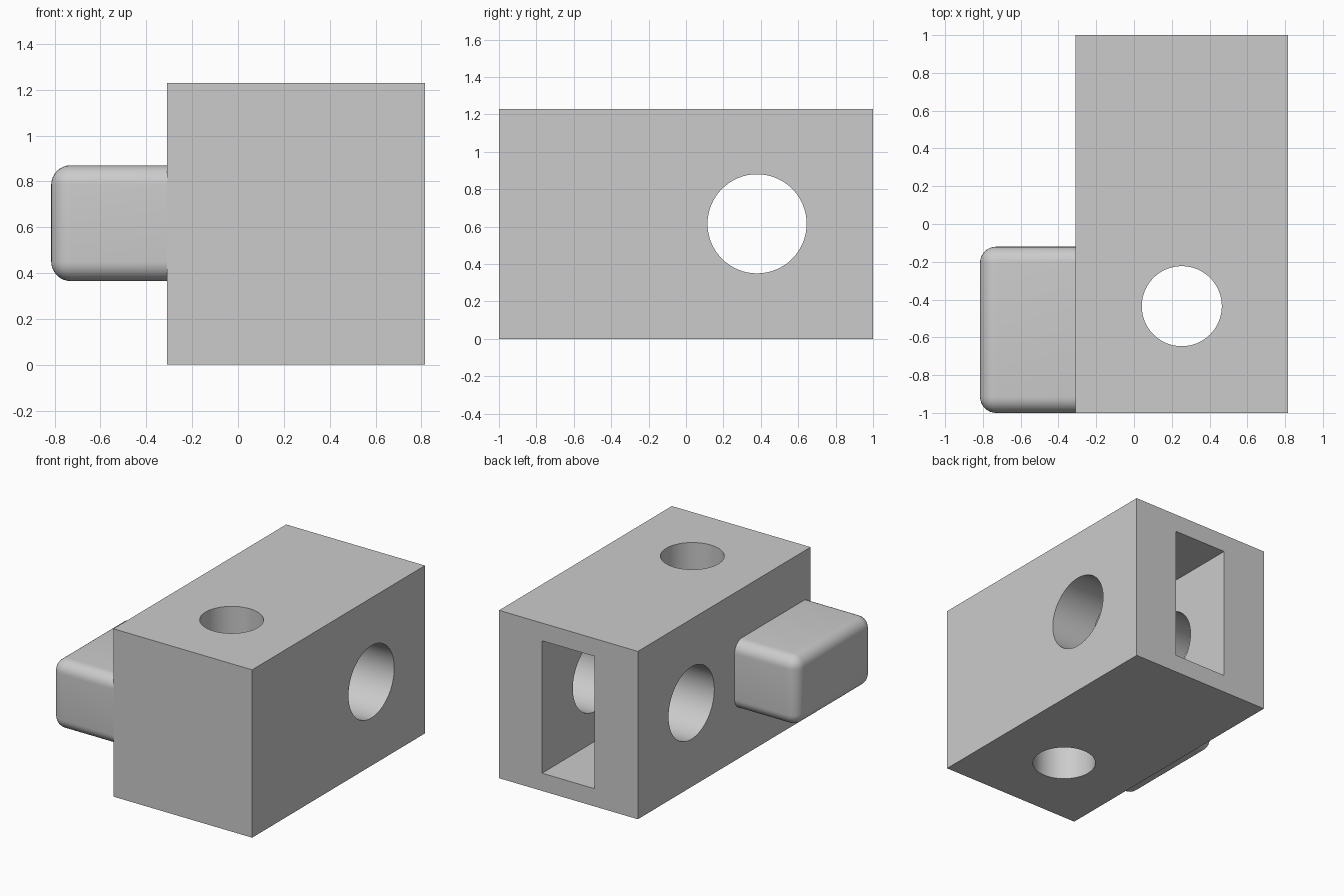
import bpy
import math
from mathutils import Vector

cube = bpy.data.objects.get("Cube")
if cube:
    bpy.data.objects.remove(cube, do_unlink=True)

grey = bpy.data.materials.new("plain grey")
grey.use_nodes = True
COLOR = (0.6, 0.6, 0.6, 1)
grey.diffuse_color = COLOR
grey.node_tree.nodes["Principled BSDF"].inputs["Base Color"].default_value = COLOR


def box(name, low, high):
    low, high = Vector(low), Vector(high)
    bpy.ops.mesh.primitive_cube_add(size=1, location=(low + high) / 2)
    ob = bpy.context.object
    ob.name = name
    ob.scale = high - low
    bpy.ops.object.transform_apply(location=False, rotation=False, scale=True)
    ob.data.materials.append(grey)
    return ob


def rod(name, radius, center, rotation=(0, 0, 0)):
    bpy.ops.mesh.primitive_cylinder_add(vertices=64, radius=radius, depth=3,
                                        location=center, rotation=rotation)
    ob = bpy.context.object
    ob.name = name
    ob.data.materials.append(grey)
    return ob


def apply_modifier(ob, mod):
    bpy.context.view_layer.objects.active = ob
    bpy.ops.object.modifier_apply(modifier=mod.name)


def smooth(ob, degrees):
    bpy.ops.object.select_all(action="DESELECT")
    ob.select_set(True)
    bpy.context.view_layer.objects.active = ob
    bpy.ops.object.shade_smooth_by_angle(angle=math.radians(degrees))


# Main block with a cross hole, an upright hole and a blind slot in the back
block = box("block", (-0.31, -1, 0), (0.815, 1, 1.23))
cutters = [
    rod("cross_hole_cutter", 0.265, (0.25, 0.38, 0.615), (0, math.pi / 2, 0)),
    rod("upright_hole_cutter", 0.212, (0.253, -0.435, 0.615)),
    box("slot_cutter", (0.041, 0, 0.13), (0.466, 1.2, 1.10)),
]
for cutter in cutters:
    mod = block.modifiers.new("cut", "BOOLEAN")
    mod.operation = "DIFFERENCE"
    mod.solver = "EXACT"
    mod.object = cutter
    apply_modifier(block, mod)
for cutter in cutters:
    bpy.data.objects.remove(cutter, do_unlink=True)
smooth(block, 30)

# Rounded side lug, its inner end flush with the block
lug = box("side_lug", (-0.815, -1, 0.365), (-0.31, -0.12, 0.87))
weights = lug.data.attributes.new("bevel_weight_edge", "FLOAT", "EDGE")
for edge in lug.data.edges:
    ends = [lug.data.vertices[i].co.x for i in edge.vertices]
    weights.data[edge.index].value = 0 if min(ends) > 0 else 1
bevel = lug.modifiers.new("rounding", "BEVEL")
bevel.limit_method = "WEIGHT"
bevel.width = 0.085
bevel.segments = 8
apply_modifier(lug, bevel)
smooth(lug, 40)
